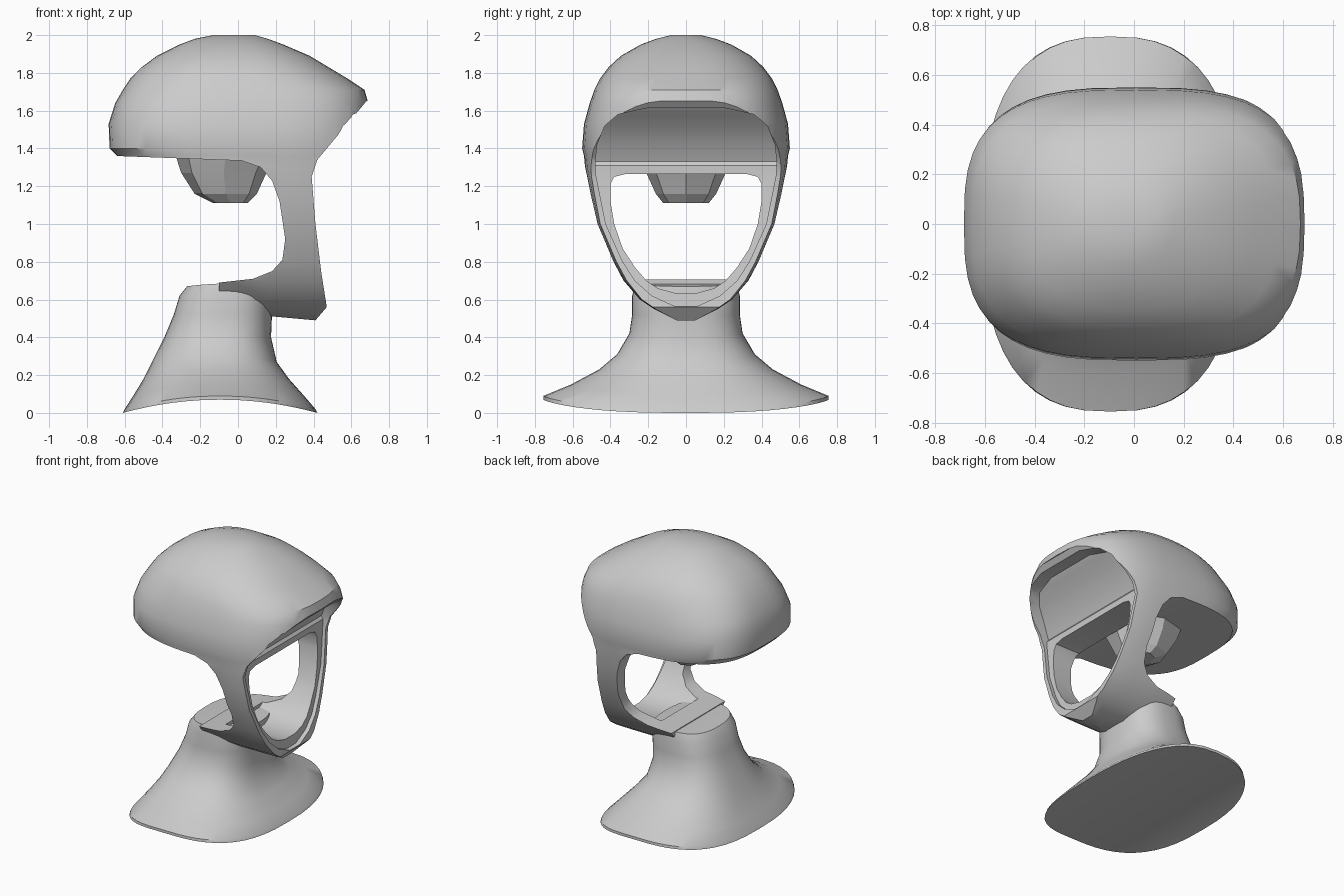
import bpy
import bmesh
import math

if "Cube" in bpy.data.objects:
    bpy.data.objects.remove(bpy.data.objects["Cube"])

grey = bpy.data.materials.new("plain_grey")
grey.use_nodes = True
grey.diffuse_color = (0.6, 0.6, 0.6, 1)
grey.node_tree.nodes["Principled BSDF"].inputs["Base Color"].default_value = (0.6, 0.6, 0.6, 1)


def oval(z, x0, x1, y, power=3.0, arch=0.0, count=48):
    """Rounded-box ring at one height; arch lifts its middle along x."""
    ring = []
    for i in range(count):
        a = 2 * math.pi * i / count
        u, v = (math.copysign(abs(t) ** (2 / power), t) for t in (math.cos(a), math.sin(a)))
        ring.append(((x0 + x1) / 2 + u * (x1 - x0) / 2, v * y, z + arch * (1 - u * u)))
    return ring


def loft(name, rings, strip_caps=False):
    """Skin a stack of rings and close both ends."""
    bm = bmesh.new()
    rows = [[bm.verts.new(p) for p in ring] for ring in rings]
    n = len(rows[0])
    for low, high in zip(rows, rows[1:]):
        for i in range(n):
            j = (i + 1) % n
            bm.faces.new((low[i], low[j], high[j], high[i]))
    for row in (rows[0], rows[-1]):
        if strip_caps:
            for i in range(n // 2):
                corners = [row[i], row[i + 1], row[n - i - 1], row[-i]]
                bm.faces.new(list(dict.fromkeys(corners)))
        else:
            bm.faces.new(row)
    bmesh.ops.recalc_face_normals(bm, faces=bm.faces)
    mesh = bpy.data.meshes.new(name)
    bm.to_mesh(mesh)
    bm.free()
    mesh.materials.append(grey)
    obj = bpy.data.objects.new(name, mesh)
    bpy.context.collection.objects.link(obj)
    return obj


def activate(obj):
    bpy.ops.object.select_all(action='DESELECT')
    obj.select_set(True)
    bpy.context.view_layer.objects.active = obj


def carve(obj, cutter, operation):
    activate(obj)
    mod = obj.modifiers.new("carve", 'BOOLEAN')
    mod.operation, mod.solver, mod.object = operation, 'EXACT', cutter
    bpy.ops.object.modifier_apply(modifier=mod.name)
    bpy.data.objects.remove(cutter)


def slot(name, rows):
    """Cutter open to the front: rows of height, back x and half width."""
    return loft(name, [[(x, -w, z), (1, -w, z), (1, w, z), (x, w, z)] for z, x, w in rows])


# Head: dome on top, narrowing to the chin
head = loft("head_shell", [oval(*r) for r in (
    (0.49, -0.3, 0.75, 0.05), (0.55, -0.4, 0.75, 0.17), (0.6, -0.4, 0.75, 0.245),
    (0.7, -0.5, 0.75, 0.33), (0.8, -0.5, 0.75, 0.385), (1.0, -0.5, 0.75, 0.47),
    (1.15, -0.55, 0.72, 0.505), (1.3, -0.6, 0.7, 0.535), (1.36, -0.64, 0.7, 0.54),
    (1.4, -0.68, 0.7, 0.55), (1.53, -0.685, 0.7, 0.54), (1.64, -0.65, 0.69, 0.51, 2.9),
    (1.71, -0.61, 0.67, 0.485, 2.7), (1.77, -0.57, 0.58, 0.455, 2.6),
    (1.83, -0.51, 0.48, 0.41, 2.5), (1.89, -0.43, 0.38, 0.345, 2.4),
    (1.95, -0.31, 0.24, 0.24, 2.3), (1.98, -0.23, 0.16, 0.16, 2.2),
    (2.0, -0.13, 0.09, 0.08, 2))], True)

# Side outline: sloped brow, face plane, chin and open back
outline = [(-1, 2.2), (1, 2.2), (1, 1.7), (0.68, 1.65), (0.52, 1.46), (0.42, 1.34),
           (0.39, 1.25), (0.41, 1.0), (0.44, 0.75), (0.47, 0.56), (0.41, 0.49),
           (0.19, 0.51), (-0.1, 0.55), (-0.1, 0.69), (0.08, 0.71), (0.18, 0.75),
           (0.235, 0.81), (0.25, 0.92), (0.22, 1.12), (0.18, 1.23), (0.12, 1.3),
           (0.02, 1.335), (-0.64, 1.36), (-1, 1.365)]
carve(head, loft("outline_cutter", [[(x, y, z) for x, z in outline] for y in (-1, 1)]), 'INTERSECT')

# Recessed face inside a narrow rim, with a deeper forehead
carve(head, slot("recess_cutter", (
    (0.565, 0.435, 0.06), (0.62, 0.43, 0.18), (0.7, 0.42, 0.27), (0.8, 0.405, 0.335),
    (1.0, 0.385, 0.425), (1.25, 0.365, 0.475), (1.31, 0.365, 0.48), (1.33, 0.35, 0.48),
    (1.42, 0.39, 0.47), (1.52, 0.47, 0.43), (1.58, 0.53, 0.36), (1.615, 0.56, 0.2))), 'DIFFERENCE')

# Face opening
carve(head, slot("opening_cutter", (
    (0.635, 0.05, 0.06), (0.66, 0.05, 0.15), (0.7, 0.05, 0.21), (0.77, 0.05, 0.27),
    (0.87, 0.05, 0.335), (1.0, 0.05, 0.38), (1.12, 0.05, 0.4), (1.21, 0.05, 0.4),
    (1.25, 0.05, 0.38), (1.265, 0.05, 0.32))), 'DIFFERENCE')

# Neck flaring into shoulders with an arched base
neck = loft("neck_and_shoulders", [oval(z, x0, x1, y, 2.6, arch) for z, x0, x1, y, arch in (
    (0, -0.61, 0.42, 0.755, 0.07), (0.02, -0.6, 0.41, 0.755, 0.07),
    (0.09, -0.555, 0.35, 0.61, 0.06), (0.18, -0.5, 0.27, 0.46, 0.05),
    (0.27, -0.455, 0.205, 0.365, 0.04), (0.4, -0.39, 0.175, 0.3, 0.02),
    (0.52, -0.34, 0.18, 0.285, 0), (0.62, -0.31, 0.18, 0.285, 0),
    (0.67, -0.27, 0.17, 0.27, 0.015))], True)

# Faceted mounting lump under the dome
lump = loft("mounting_lump", [oval(z, x0, x1, y, 2.4, 0, 8) for z, x0, x1, y in (
    (1.36, -0.33, 0.2, 0.25), (1.27, -0.3, 0.15, 0.21),
    (1.16, -0.23, 0.1, 0.16), (1.11, -0.13, 0.05, 0.12))], True)

for part, angle in ((head, 35), (neck, 40), (lump, 10)):
    activate(part)
    bpy.ops.object.shade_smooth_by_angle(angle=math.radians(angle))
